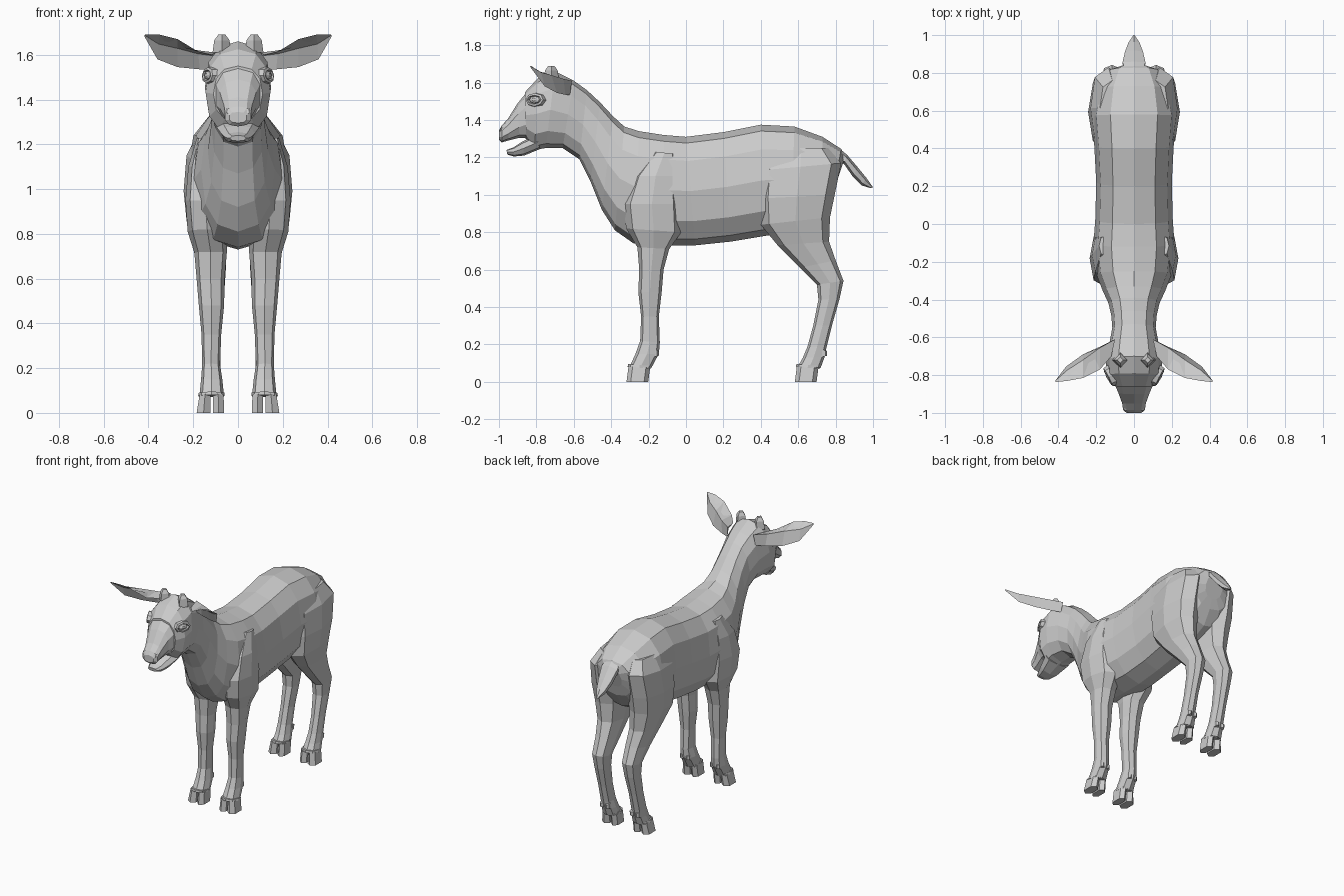
import bpy, bmesh, math
from mathutils import Vector

coat = bpy.data.materials.new("grey_coat")
coat.diffuse_color = (0.6, 0.6, 0.6, 1)


def finish(name, bm, mirror=False):
    bmesh.ops.recalc_face_normals(bm, faces=bm.faces)
    me = bpy.data.meshes.new(name)
    bm.to_mesh(me)
    bm.free()
    me.materials.append(coat)
    ob = bpy.data.objects.new(name, me)
    bpy.context.collection.objects.link(ob)
    if mirror:
        mod = ob.modifiers.new("mirror", "MIRROR")
        mod.use_mirror_merge = False
    return ob


def skin(bm, loops):
    """Bridge equal-length point loops and cap both ends."""
    rings = [[bm.verts.new(p) for p in loop] for loop in loops]
    n = len(rings[0])
    for a, b in zip(rings, rings[1:]):
        for i in range(n):
            j = (i + 1) % n
            bm.faces.new((a[i], a[j], b[j], b[i]))
    bm.faces.new(rings[0])
    bm.faces.new(rings[-1])


def power(v, e):
    return math.copysign(abs(v) ** e, v)


def section(y0, z0, y1, z1, xa, xb, n, e):
    """Rounded ring from side-profile point 0 to point 1, spanning xa..xb."""
    pts = []
    for i in range(n):
        t = 2 * math.pi * i / n
        c, s = power(math.cos(t), e), power(math.sin(t), e)
        pts.append(((xa + xb) / 2 + (xb - xa) / 2 * s,
                    (y0 + y1) / 2 + (y0 - y1) / 2 * c,
                    (z0 + z1) / 2 + (z0 - z1) / 2 * c))
    return pts


def body_part(name, rows, n=12, e=0.85):
    bm = bmesh.new()
    skin(bm, [section(*r[:4], -r[4], r[4], n, e) for r in rows])
    return finish(name, bm)


def limb(name, rows, n=8, e=0.8):
    bm = bmesh.new()
    skin(bm, [section(*r, n, e) for r in rows])
    return finish(name, bm, True)


# Torso, neck and skull: top y,z / bottom y,z / half width
body_part("torso_neck_head", [
    (.85, 1.20, .80, 1.05, .07), (.83, 1.245, .78, .98, .14),
    (.73, 1.31, .72, .88, .195), (.58, 1.365, .56, .80, .225),
    (.40, 1.375, .42, .78, .21), (.20, 1.335, .24, .75, .20),
    (.00, 1.31, .05, .73, .205), (-.12, 1.32, -.10, .73, .215),
    (-.25, 1.34, -.28, .74, .20), (-.33, 1.365, -.38, .81, .165),
    (-.39, 1.42, -.45, .92, .135), (-.46, 1.495, -.51, 1.07, .12),
    (-.53, 1.56, -.57, 1.19, .115), (-.60, 1.61, -.66, 1.25, .13),
    (-.70, 1.66, -.75, 1.25, .148), (-.79, 1.625, -.81, 1.24, .145),
    (-.86, 1.55, -.855, 1.30, .11)])

# Muzzle and open lower jaw
body_part("muzzle", [
    (-.83, 1.575, -.83, 1.30, .115), (-.90, 1.49, -.89, 1.305, .085),
    (-.95, 1.41, -.95, 1.29, .065), (-.985, 1.37, -.985, 1.28, .06),
    (-1.0, 1.345, -1.0, 1.295, .04)], 10, .8)
body_part("lower_jaw", [
    (-.80, 1.32, -.78, 1.245, .10), (-.875, 1.285, -.865, 1.21, .075),
    (-.92, 1.255, -.92, 1.205, .055), (-.96, 1.24, -.955, 1.215, .035)], 8, .8)

# Tail: flat tapering leaf
body_part("tail", [
    (.80, 1.265, .79, 1.19, .05), (.86, 1.215, .845, 1.165, .07),
    (.92, 1.145, .89, 1.10, .055), (.965, 1.09, .94, 1.05, .035),
    (1.0, 1.04, .99, 1.035, .006)], 6, 1)

# Legs: front y,z / back y,z / inner x / outer x
limb("front_leg", [
    (-.17, 1.23, -.06, 1.22, .10, .185), (-.28, 1.10, -.045, 1.10, .08, .222),
    (-.335, .95, -.03, .95, .06, .235), (-.32, .82, -.025, .80, .05, .225),
    (-.26, .72, -.09, .71, .05, .195), (-.25, .60, -.12, .60, .06, .185),
    (-.255, .48, -.13, .48, .062, .175), (-.24, .35, -.145, .35, .075, .163),
    (-.245, .22, -.14, .21, .08, .16), (-.27, .15, -.145, .15, .07, .165),
    (-.30, .085, -.185, .075, .063, .172)])
limb("hind_leg", [
    (.47, 1.25, .76, 1.25, .05, .18), (.395, 1.13, .83, 1.17, .04, .23),
    (.39, .98, .795, 1.0, .035, .243), (.40, .84, .77, .88, .04, .23),
    (.49, .73, .765, .75, .05, .20), (.61, .61, .80, .65, .055, .18),
    (.70, .52, .842, .54, .062, .172), (.708, .44, .82, .44, .07, .165),
    (.68, .30, .78, .30, .08, .16), (.65, .19, .75, .18, .078, .162),
    (.625, .13, .74, .13, .07, .165), (.60, .085, .72, .075, .063, .172)])

# Hooves: two toes, a coronet band and dewclaws on each foot
for leg, y in (("front", -.31), ("hind", .59)):
    limb(leg + "_coronet", [
        (y, .095, y + .125, .085, .06, .175),
        (y - .002, .08, y + .123, .07, .06, .178)])
    for toe, xa, xb, spread in (("inner", .062, .115, -.003), ("outer", .12, .174, .014)):
        limb(f"{leg}_{toe}_hoof", [
            (y + .003, .085, y + .118, .075, xa, xb),
            (y - .008, 0, y + .108, 0,
             xa + min(spread, 0), xb + max(spread, 0))], 6, .7)
    for side, x in (("inner", .095), ("outer", .14)):
        limb(f"{leg}_{side}_dewclaw", [
            (y + .13, .175, y + .165, .165, x - .016, x + .016),
            (y + .125, .13, y + .165, .14, x - .016, x + .016)], 6, 1)

# Ears: cupped leaf, each row is front edge, lower edge, back ridge
bm = bmesh.new()
loops = []
for a, b, c in [
    ((.12, -.70, 1.60), (.11, -.62, 1.535), (.10, -.61, 1.61)),
    ((.18, -.77, 1.615), (.17, -.645, 1.535), (.18, -.655, 1.62)),
    ((.27, -.815, 1.67), (.27, -.69, 1.545), (.27, -.72, 1.64)),
    ((.35, -.83, 1.69), (.36, -.755, 1.58), (.355, -.775, 1.655)),
    ((.415, -.837, 1.69), (.417, -.83, 1.68), (.417, -.83, 1.688)),
]:
    a, b, c = Vector(a), Vector(b), Vector(c)
    loops.append([a, c, b, c.lerp((a + b) / 2, .35)])
skin(bm, loops)
finish("ear", bm, True)

# Eyes: faceted ball with a raised almond lid ring
centre = Vector((.132, -.808, 1.508))
normal = Vector((.88, -.45, .12)).normalized()
side = normal.cross(Vector((0, 0, 1))).normalized()
up = side.cross(normal)


def almond(w, h, d, n=8):
    return [centre + side * w * math.cos(2 * math.pi * i / n)
            + up * h * math.sin(2 * math.pi * i / n) + normal * d for i in range(n)]


bm = bmesh.new()
skin(bm, [almond(.058, .042, -.03), almond(.053, .036, .006),
          almond(.042, .024, .010), almond(.036, .019, -.004)])
finish("eyelid", bm, True)
bm = bmesh.new()
skin(bm, [almond(.038, .022, -.01), almond(.03, .018, .006), almond(.012, .008, .013)])
finish("eyeball", bm, True)

# Horn buds
bm = bmesh.new()
skin(bm, [[(.072 + r * math.cos(k * math.pi / 2), -.72 + r * math.sin(k * math.pi / 2), z)
           for k in range(4)] for r, z in ((.042, 1.61), (.034, 1.665), (.016, 1.69))])
finish("horn_bud", bm, True)

# Nostril rims
limb("nostril", [
    (-.955, 1.375, -.985, 1.325, .03, .06),
    (-.985, 1.365, -.998, 1.33, .022, .05)], 6, 1)
